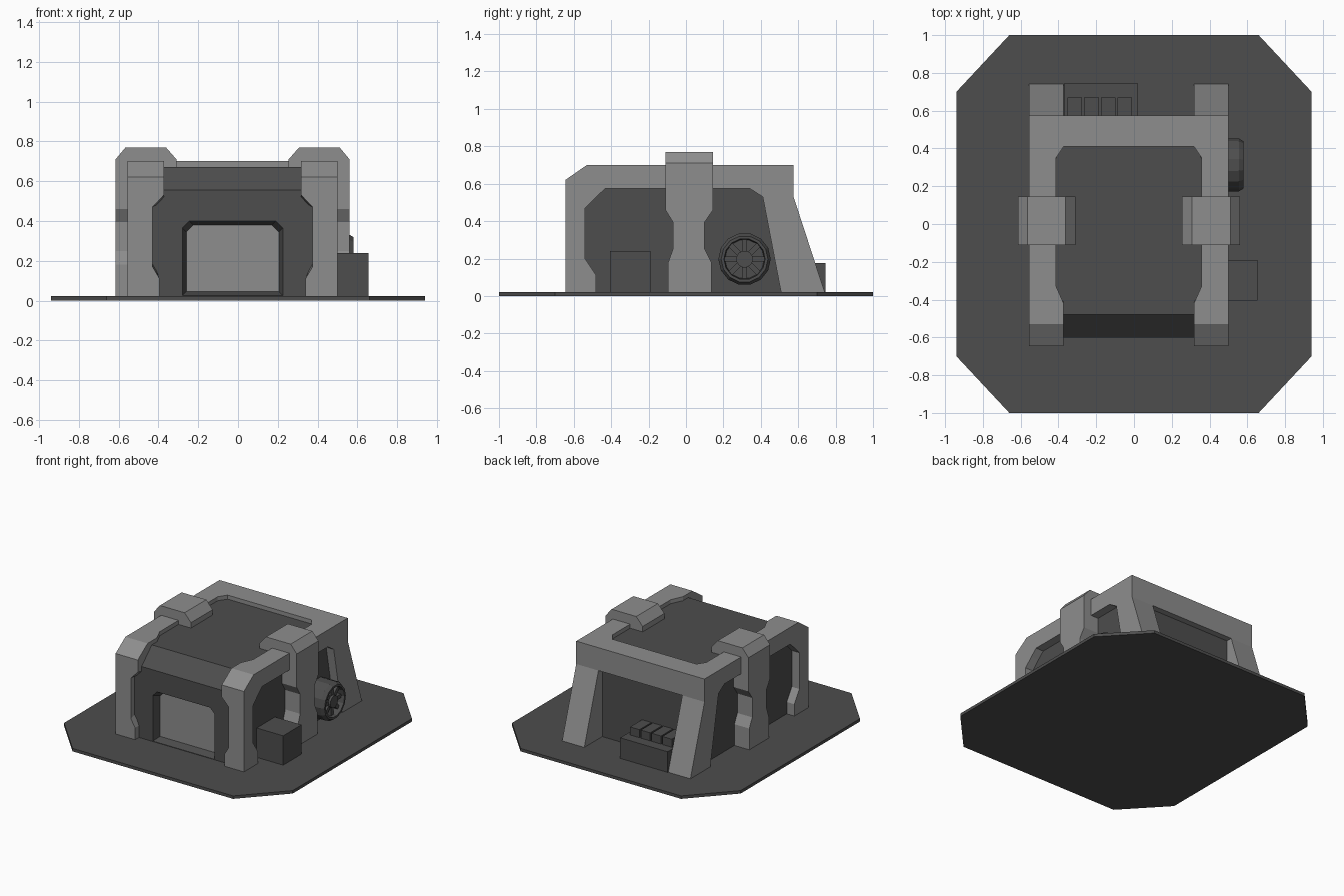
import bpy, bmesh, math
from mathutils import Vector

if "Cube" in bpy.data.objects:
    bpy.data.objects.remove(bpy.data.objects["Cube"])

CX = -0.0275  # building centre line


def material(name, v):
    m = bpy.data.materials.new(name)
    m.diffuse_color = (v, v, v, 1)
    m.use_nodes = True
    m.node_tree.nodes["Principled BSDF"].inputs["Base Color"].default_value = m.diffuse_color
    return m


LIGHT = material("light grey", 0.27)
DARK = material("dark grey", 0.075)


def loft(name, rings, mat):
    """Closed solid through rings of equal length, capped at both ends."""
    bm = bmesh.new()
    vs = [[bm.verts.new(p) for p in r] for r in rings]
    n = len(rings[0])
    for a, b in zip(vs, vs[1:]):
        for i in range(n):
            j = (i + 1) % n
            bm.faces.new((a[i], a[j], b[j], b[i]))
    bm.faces.new(vs[0])
    bm.faces.new(vs[-1])
    bmesh.ops.recalc_face_normals(bm, faces=bm.faces)
    me = bpy.data.meshes.new(name)
    bm.to_mesh(me)
    bm.free()
    me.materials.append(mat)
    ob = bpy.data.objects.new(name, me)
    bpy.context.collection.objects.link(ob)
    return ob


def prism(name, pts, axis, a, b, mat):
    """Extrude a 2D outline along an axis from a to b."""
    def ring(t):
        return [Vector(p[:axis] + (t,) + p[axis:]) for p in pts]
    return loft(name, [ring(a), ring(b)], mat)


def box(name, x0, x1, y0, y1, z0, z1, mat):
    return prism(name, [(x0, y0), (x1, y0), (x1, y1), (x0, y1)], 2, z0, z1, mat)


# Ground plate
prism("base_plate", [(0.66, -1), (0.94, -0.7), (0.94, 0.7), (0.66, 1),
                     (-0.66, 1), (-0.94, 0.7), (-0.94, -0.7), (-0.66, -1)], 2, 0, 0.022, DARK)

# Main body with a tapered doorway cut into the front
body = prism("body", [(-0.6, 0.01), (-0.6, 0.555), (-0.48, 0.67), (0.53, 0.67), (0.53, 0.01)],
             0, CX - 0.465, CX + 0.465, DARK)


def door_ring(h, z0, z1, y):
    c = 0.035
    return [(CX + x, y, z) for x, z in ((-h, z0), (h, z0), (h, z1 - c), (h - c, z1), (c - h, z1), (-h, z1 - c))]


cutter = loft("door_cutter", [door_ring(0.2532, 0.0247, 0.4007, -0.602),
                              door_ring(0.2325, 0.045, 0.38, -0.54)], DARK)
mod = body.modifiers.new("doorway", 'BOOLEAN')
mod.object = cutter
mod.operation = 'DIFFERENCE'
mod.solver = 'EXACT'
bpy.context.view_layer.objects.active = body
bpy.ops.object.modifier_apply(modifier=mod.name)
bpy.data.objects.remove(cutter)
loft("door", [door_ring(0.2325, 0.045, 0.38, -0.545), door_ring(0.2325, 0.045, 0.38, -0.537)], LIGHT)

# Side frames: outer (y, z), inner (y, z), inner half-width
FRAME = [(-0.645, 0.01, -0.48, 0.01, 0.367), (-0.645, 0.11, -0.48, 0.11, 0.367),
         (-0.645, 0.17, -0.54, 0.20, 0.4025), (-0.645, 0.47, -0.54, 0.47, 0.4025),
         (-0.645, 0.53, -0.51, 0.50, 0.345), (-0.645, 0.62, -0.48, 0.53, 0.345),
         (-0.53, 0.70, -0.43, 0.575, 0.345), (-0.42, 0.70, -0.40, 0.575, 0.345),
         (-0.33, 0.70, -0.33, 0.575, 0.385), (0.35, 0.70, 0.34, 0.575, 0.385),
         (0.41, 0.70, 0.41, 0.53, 0.345), (0.575, 0.70, 0.415, 0.505, 0.345),
         (0.575, 0.53, 0.42, 0.48, 0.345), (0.745, 0.01, 0.51, 0.01, 0.345)]
# Pillars: z, y range
PILLAR = [(0.01, -0.095, 0.135), (0.18, -0.095, 0.135), (0.25, -0.07, 0.10),
          (0.395, -0.07, 0.10), (0.46, -0.11, 0.145), (0.69, -0.11, 0.145)]
for side, s in (("left", -1), ("right", 1)):
    def X(v):
        return CX + s * v
    loft(side + "_frame", [[(X(0.5275), yo, zo), (X(w), yo, zo), (X(w), yi, zi), (X(0.5275), yi, zi)]
                           for yo, zo, yi, zi, w in FRAME], LIGHT)
    loft(side + "_pillar", [[(X(0.43), a, z), (X(0.5875), a, z), (X(0.5875), b, z), (X(0.43), b, z)]
                            for z, a, b in PILLAR], LIGHT)
    prism(side + "_pillar_cap", [(X(0.2825), 0.66), (X(0.2825), 0.71), (X(0.335), 0.77),
                                 (X(0.5375), 0.77), (X(0.5875), 0.71), (X(0.5875), 0.66)],
          1, -0.11, 0.145, LIGHT)

# Rear roof beam
box("rear_beam", CX - 0.345, CX + 0.345, 0.41, 0.575, 0.53, 0.70, LIGHT)

# Side crate, rear unit with a row of blocks
box("side_crate", 0.42, 0.655, -0.405, -0.19, 0.01, 0.24, DARK)
box("rear_unit", -0.37, 0.02, 0.52, 0.745, 0.01, 0.175, DARK)
for i in range(4):
    x = -0.352 + i * 0.0885
    box(f"rear_block_{i}", x, x + 0.077, 0.52, 0.67, 0.17, 0.235, DARK)

# Round fan on the right wall
FY, FZ, N = 0.313, 0.197, 14


def circle(r, x):
    return [(x, FY + r * math.cos(2 * math.pi * i / N), FZ + r * math.sin(2 * math.pi * i / N)) for i in range(N)]


loft("fan_housing", [circle(r, x) for r, x in
                     ((0.14, 0.42), (0.14, 0.555), (0.125, 0.58), (0.11, 0.58), (0.105, 0.52))], DARK)
loft("fan_hub", [circle(0.045, 0.515), circle(0.045, 0.572)], DARK)
for k in range(8):
    a = k * math.pi / 4
    c, d = math.cos(a), math.sin(a)
    pts = [(FY + r * c - t * d, FZ + r * d + t * c)
           for r, t in ((0.03, -0.014), (0.11, -0.014), (0.11, 0.014), (0.03, 0.014))]
    prism(f"fan_blade_{k}", pts, 0, 0.515, 0.555, DARK)
